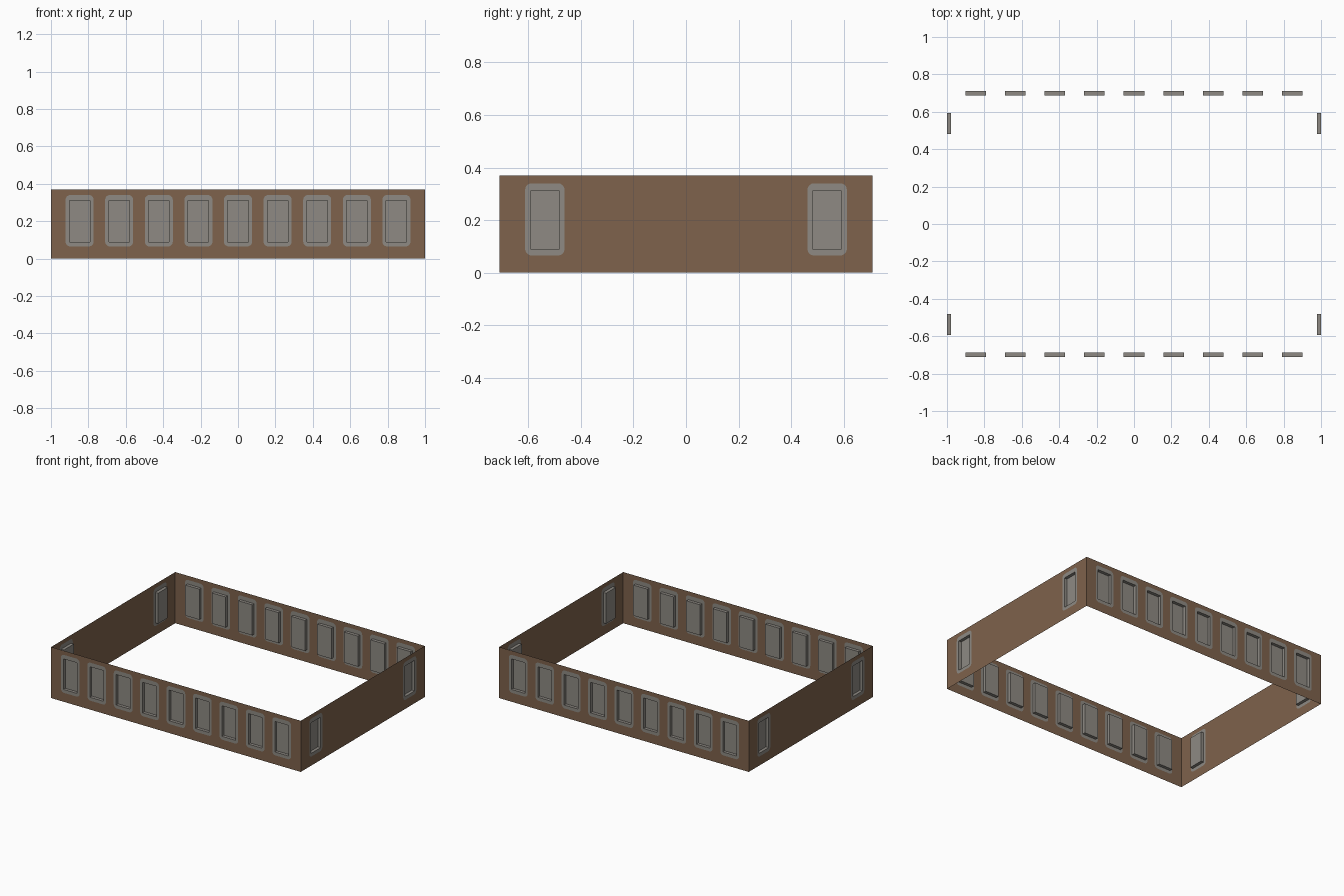
import bpy, bmesh, math
from mathutils import Matrix, Vector

if "Cube" in bpy.data.objects:
    bpy.data.objects.remove(bpy.data.objects["Cube"])

HX, HY, H = 1.0, 0.71, 0.37        # half length, half width, wall height
ZC = 0.2                           # window centre height
STEPS = 5                          # segments per rounded frame corner


def material(name, rgb):
    lin = [(c / 255 / 12.92) if c < 11 else ((c / 255 + 0.055) / 1.055) ** 2.4 for c in rgb]
    m = bpy.data.materials.new(name)
    m.diffuse_color = (*lin, 1)
    m.use_nodes = True
    m.node_tree.nodes["Principled BSDF"].inputs["Base Color"].default_value = m.diffuse_color
    return m


BROWN = material("brown_wall", (126, 98, 76))
GREY = material("grey_stone", (142, 138, 131))


def ring(bm, u0, u1, z0, z1, depth=0.0, r=None):
    """Rectangle corners, or rounded corners when r is given, grouped by corner."""
    out = []
    for k, (u, z, su, sz) in enumerate([(u1, z1, -1, -1), (u0, z1, 1, -1),
                                        (u0, z0, 1, 1), (u1, z0, -1, 1)]):
        if r is None:
            out.append([bm.verts.new((u, depth, z))])
            continue
        arc = []
        for i in range(STEPS + 1):
            a = math.pi / 2 * (k + i / STEPS)
            arc.append(bm.verts.new((u + su * r + r * math.cos(a), depth,
                                     z + sz * r + r * math.sin(a))))
        out.append(arc)
    return out


def bridge(bm, outer, inner, mat):
    """Fill between two rings with corner fans and side quads."""
    for k in range(4):
        o, i = outer[k], inner[k]
        for a, b in zip(o, o[1:]):
            bm.faces.new((a, b, i[0])).material_index = mat
        for a, b in zip(i, i[1:]):
            bm.faces.new((a, o[0], b)).material_index = mat
        n = (k + 1) % 4
        bm.faces.new((o[-1], outer[n][0], inner[n][0], i[-1])).material_index = mat


def wall(name, half, offset, centres, angle):
    bm = bmesh.new()
    edges = [-half] + [(a + b) / 2 for a, b in zip(centres, centres[1:])] + [half]
    for c, a, b in zip(centres, edges, edges[1:]):
        cell = ring(bm, a, b, 0, H)
        frame = ring(bm, c - 0.075, c + 0.075, 0.065, 0.34, r=0.025)
        opening = ring(bm, c - 0.055, c + 0.055, 0.089, 0.31)
        pane = ring(bm, c - 0.055, c + 0.055, 0.089, 0.31, depth=0.022)
        bridge(bm, cell, frame, 0)       # wall surface
        bridge(bm, frame, opening, 1)    # painted surround
        bridge(bm, opening, pane, 1)     # recess sides
        bm.faces.new([v[0] for v in pane]).material_index = 1
    bmesh.ops.remove_doubles(bm, verts=bm.verts, dist=1e-5)
    bm.normal_update()
    # outward is -y before the wall is turned into place
    flat = [f for f in bm.faces if abs(f.normal.y) > 0.5]
    if flat[0].normal.y > 0:
        bmesh.ops.reverse_faces(bm, faces=bm.faces[:])
    bm.transform(Matrix.Rotation(angle, 4, 'Z') @ Matrix.Translation(Vector((0, -offset, 0))))
    me = bpy.data.meshes.new(name)
    bm.to_mesh(me)
    bm.free()
    me.materials.append(BROWN)
    me.materials.append(GREY)
    bpy.context.collection.objects.link(bpy.data.objects.new(name, me))


# Long walls have nine windows, end walls have one near each corner
long_row = [-0.847 + 0.21175 * i for i in range(9)]
end_row = [-0.5375, 0.5375]
wall("front_wall", HX, HY, long_row, 0)
wall("right_wall", HY, HX, end_row, math.pi / 2)
wall("back_wall", HX, HY, long_row, math.pi)
wall("left_wall", HY, HX, end_row, -math.pi / 2)
